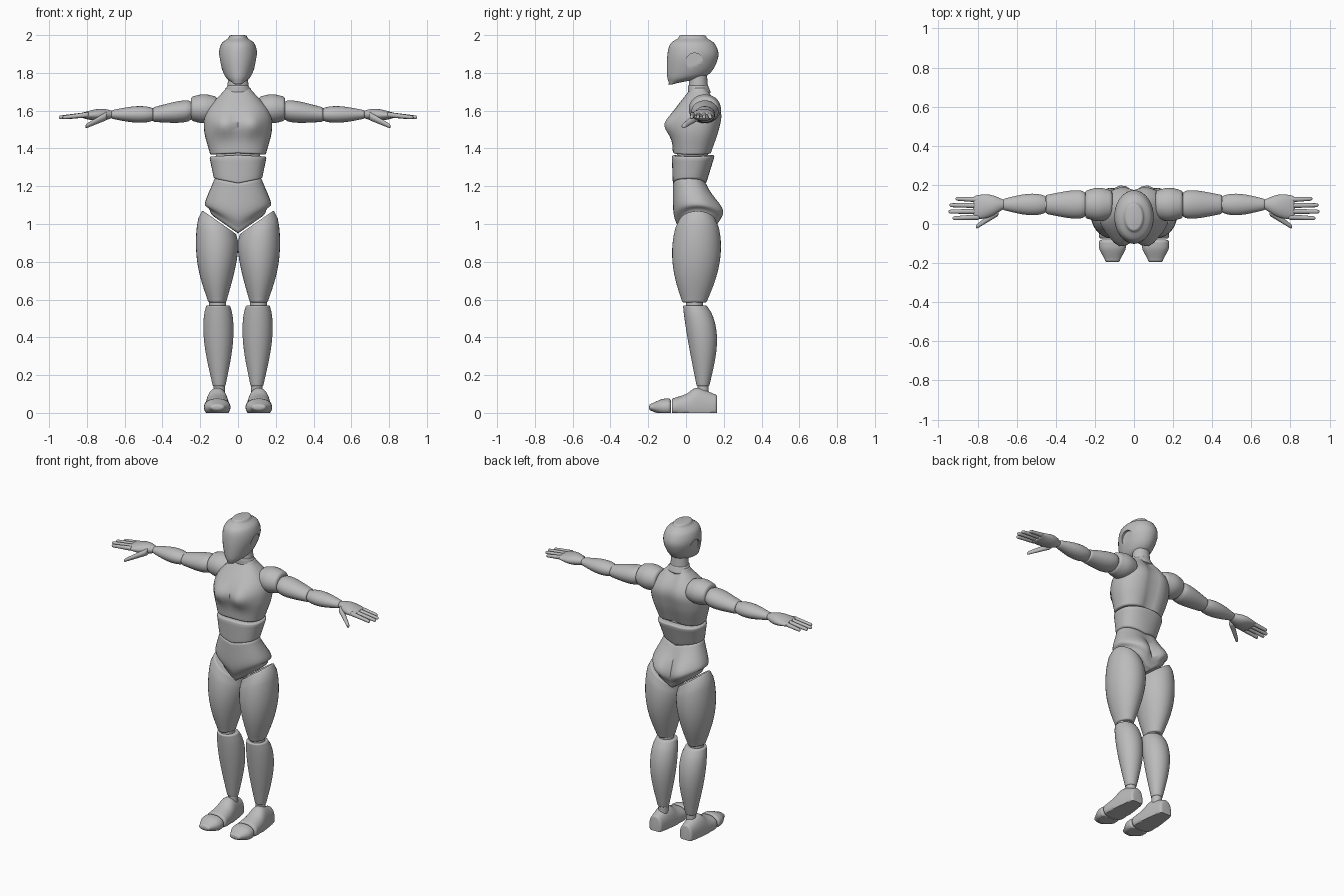
import bpy, bmesh, math
from mathutils import Vector

cube = bpy.data.objects.get("Cube")
if cube:
    bpy.data.objects.remove(cube)

X, Y, Z = Vector.Identity(3) if hasattr(Vector, "Identity") else (
    Vector((1, 0, 0)), Vector((0, 1, 0)), Vector((0, 0, 1)))

grey = bpy.data.materials.new("matte grey")
grey.use_nodes = True
grey.diffuse_color = (.5, .5, .5, 1)
grey.node_tree.nodes["Principled BSDF"].inputs["Base Color"].default_value = grey.diffuse_color


def smooth_shade(obj):
    bpy.ops.object.select_all(action="DESELECT")
    obj.select_set(True)
    bpy.context.view_layer.objects.active = obj
    bpy.ops.object.shade_smooth_by_angle(angle=math.radians(50))


def spline(rows, steps=6):
    """Catmull-Rom interpolation through the given rows of values."""
    rows = [Vector(row) for row in rows]
    rows = [rows[0] * 2 - rows[1], *rows, rows[-1] * 2 - rows[-2]]
    result = []
    for before, start, end, after in zip(rows, rows[1:], rows[2:], rows[3:]):
        for step in range(steps):
            t = step / steps
            slope_in, slope_out = (end - before) / 2, (after - start) / 2
            eased = t * t * (3 - 2 * t)
            result.append(start.lerp(end, eased) + slope_in * t * (1 - t) ** 2
                          - slope_out * t * t * (1 - t))
    return result + [rows[-2]]


def rolled_edge(section, neighbour, radius):
    """Extra sections that round over the end of a part."""
    centre, wide, deep, rise = section
    outward = (centre - neighbour[0]).normalized()
    for angle in (math.pi / 6, math.pi / 3, math.pi / 2):
        inset = radius * (1 - math.cos(angle))
        yield (centre + outward * radius * math.sin(angle),
               max(wide - inset, wide / 5), max(deep - inset, deep / 5), rise)


def skin(name, sections, u, v, edge=.01, power=2, shape=None, sides=36, side=1):
    """Skin sections of centre, radius along u, radius along v and rise with |x|."""
    first = list(rolled_edge(sections[0], sections[1], edge))
    last = list(rolled_edge(sections[-1], sections[-2], edge))
    bm = bmesh.new()
    rows = []
    for centre, wide, deep, rise in first[::-1] + sections + last:
        row = []
        for i in range(sides):
            c, s = math.cos(math.tau * i / sides), math.sin(math.tau * i / sides)
            point = centre + u * wide * math.copysign(abs(c) ** (2 / power), c)
            point += v * deep * math.copysign(abs(s) ** (2 / power), s)
            point.z += rise * abs(point.x)
            if shape:
                point.y += shape(abs(point.x), point.z, s)
            point.z = max(point.z, 0)
            point.x *= side
            row.append(bm.verts.new(point))
        rows.append(row)
    for low, high in zip(rows, rows[1:]):
        for i in range(sides):
            bm.faces.new((low[i - 1], low[i], high[i], high[i - 1]))
    # Caps are strips joining opposite points, so folded ends stay clean
    for row in (rows[0], rows[-1]):
        for i in range(sides // 2):
            strip = (row[i], row[i + 1], row[-i - 1], row[-i])
            bm.faces.new(list(dict.fromkeys(strip)))
    bmesh.ops.recalc_face_normals(bm, faces=bm.faces)
    mesh = bpy.data.meshes.new(name)
    bm.to_mesh(mesh)
    bm.free()
    mesh.materials.append(grey)
    obj = bpy.data.objects.new(name, mesh)
    bpy.context.collection.objects.link(obj)
    smooth_shade(obj)
    return obj


def pair(name, sections, u, v, **options):
    skin("left_" + name, sections, u, v, **options)
    skin("right_" + name, sections, u, v, side=-1, **options)


def stack(name, rings, **options):
    """Central part from rings of height, front, back, half width and rise."""
    sections = [(Vector((0, (front + back) / 2, height)), half, (back - front) / 2, rise)
                for height, front, back, half, rise in spline(rings)]
    return skin(name, sections, X, Y, **options)


def limb(name, start, end, radii, belly=0, peak=.5, flat=(1, 1), bow=(0, 0, 0), rise=0, **options):
    """Mirrored tapering part whose belly swells most at the peak fraction."""
    start, end, bow = Vector(start), Vector(end), Vector(bow)
    u, v = (Y, Z) if abs(end.x - start.x) > abs(end.z - start.z) else (X, Y)
    sections = []
    steps = 16
    for step in range(steps + 1):
        t = step / steps
        swell = math.sin(math.pi * t ** (math.log(.5) / math.log(peak)))
        radius = radii[0] + (radii[1] - radii[0]) * t + belly * swell
        flatness = flat[0] + (flat[1] - flat[0]) * t
        sections.append((start.lerp(end, t) + bow * swell, radius, radius * flatness,
                         rise * (1 - t) ** 3))
    pair(name, sections, u, v, **options)


def shoe(name, rings):
    """Mirrored foot part from rings of y, top height and half width."""
    sole = .03
    sections = [(Vector((.11, y, sole)), half, top - sole, 0) for y, top, half in spline(rings)]
    pair(name, sections, X, Z, edge=.015, power=2.2)


def bump(distance, width):
    return math.exp(-(distance / width) ** 2)


def chest_shape(x, z, facing):
    if facing < 0:  # bust
        return .05 * facing * bump(x - .075, .065) * bump(z - 1.525, .06)
    return -.02 * facing * bump(x, .035)  # spine groove


def pelvis_shape(x, z, facing):
    buttock = .035 * bump(x - .08, .07) - .02 * bump(x, .02)
    return max(facing, 0) * buttock * bump(z - 1.07, .08)


# Head with recessed ear discs
head = stack("head", [
    (1.745, -.09, -.05, .025, 0), (1.785, -.1, .11, .07, 0), (1.88, -.1, .17, .1, 0),
    (1.95, -.085, .155, .09, 0), (1.985, -.04, .11, .05, 0)], edge=.015)
for side in (1, -1):
    bpy.ops.mesh.primitive_cylinder_add(vertices=40, radius=.045, depth=.1,
                                        location=(side * .138, .045, 1.86),
                                        rotation=(0, math.pi / 2, 0))
    cutter = bpy.context.object
    cutter.data.materials.append(grey)
    recess = head.modifiers.new("ear recess", "BOOLEAN")
    recess.operation = "DIFFERENCE"
    recess.object = cutter
    bpy.context.view_layer.objects.active = head
    bpy.ops.object.modifier_apply(modifier=recess.name)
    bpy.data.objects.remove(cutter)
smooth_shade(head)

# Torso
stack("neck", [(1.68, .01, .12, .06, 0), (1.8, .02, .11, .05, 0)])
stack("neck_collar", [(1.7, .01, .13, .07, 0), (1.725, .01, .12, .06, 0)])
stack("chest", [
    (1.385, -.07, .14, .15, -.05), (1.5, -.075, .18, .18, 0), (1.6, -.06, .19, .165, 0),
    (1.71, .02, .12, .07, 0)], power=2.4, shape=chest_shape)
stack("waist_joint", [(1.18, -.04, .1, .11, 0), (1.42, -.05, .12, .12, 0)])
stack("waist", [(1.225, -.07, .11, .13, .2), (1.355, -.075, .15, .15, -.05)], power=2.4)
stack("pelvis", [
    (.97, -.035, .155, .15, .7), (1.05, -.065, .17, .175, .35), (1.2, -.07, .11, .13, .2)],
    edge=.02, power=2.3, shape=pelvis_shape)

# Arms
limb("shoulder", (.13, .1, 1.61), (.23, .1, 1.61), (.075, .075), belly=.01, flat=(.9, .9), edge=.02)
limb("upper_arm", (.25, .1, 1.6), (.44, .1, 1.58), (.06, .05), belly=.015, peak=.3, flat=(.8, .8))
limb("elbow", (.42, .1, 1.58), (.48, .1, 1.58), (.035, .035))
limb("forearm", (.46, .1, 1.58), (.66, .1, 1.58), (.045, .03), belly=.015, peak=.4, flat=(.8, .8))
limb("palm", (.67, .1, 1.58), (.81, .085, 1.575), (.025, .06), belly=.015, flat=(.8, .3))
for i, finger in enumerate(("index", "middle", "ring", "little")):
    reach = .94 - .013 * (i - 1.3) ** 2
    limb(finger + "_finger", (.8, .035 + .03 * i, 1.578), (reach, .03 + .033 * i, 1.565),
         (.014, .01), sides=16)
limb("thumb", (.7, .06, 1.57), (.8, -.01, 1.52), (.022, .012), sides=16)

# Legs
limb("thigh", (.1, .06, .93), (.11, .045, .595), (.093, .05), belly=.03, peak=.35,
     flat=(1.1, 1.35), bow=(.01, 0, 0), rise=.7)
limb("knee", (.108, .045, .63), (.108, .045, .54), (.045, .045))
limb("calf", (.105, .05, .56), (.1, .09, .15), (.065, .035), belly=.025, peak=.4, bow=(0, .02, 0))
limb("ankle", (.1, .09, .18), (.1, .09, .1), (.03, .03))

# Feet, flattened where they meet the ground
shoe("foot", [(-.06, .08, .07), (0, .1, .065), (.06, .133, .058), (.15, .1, .045)])
shoe("toes", [(-.18, .05, .04), (-.13, .072, .066), (-.095, .077, .07)])
